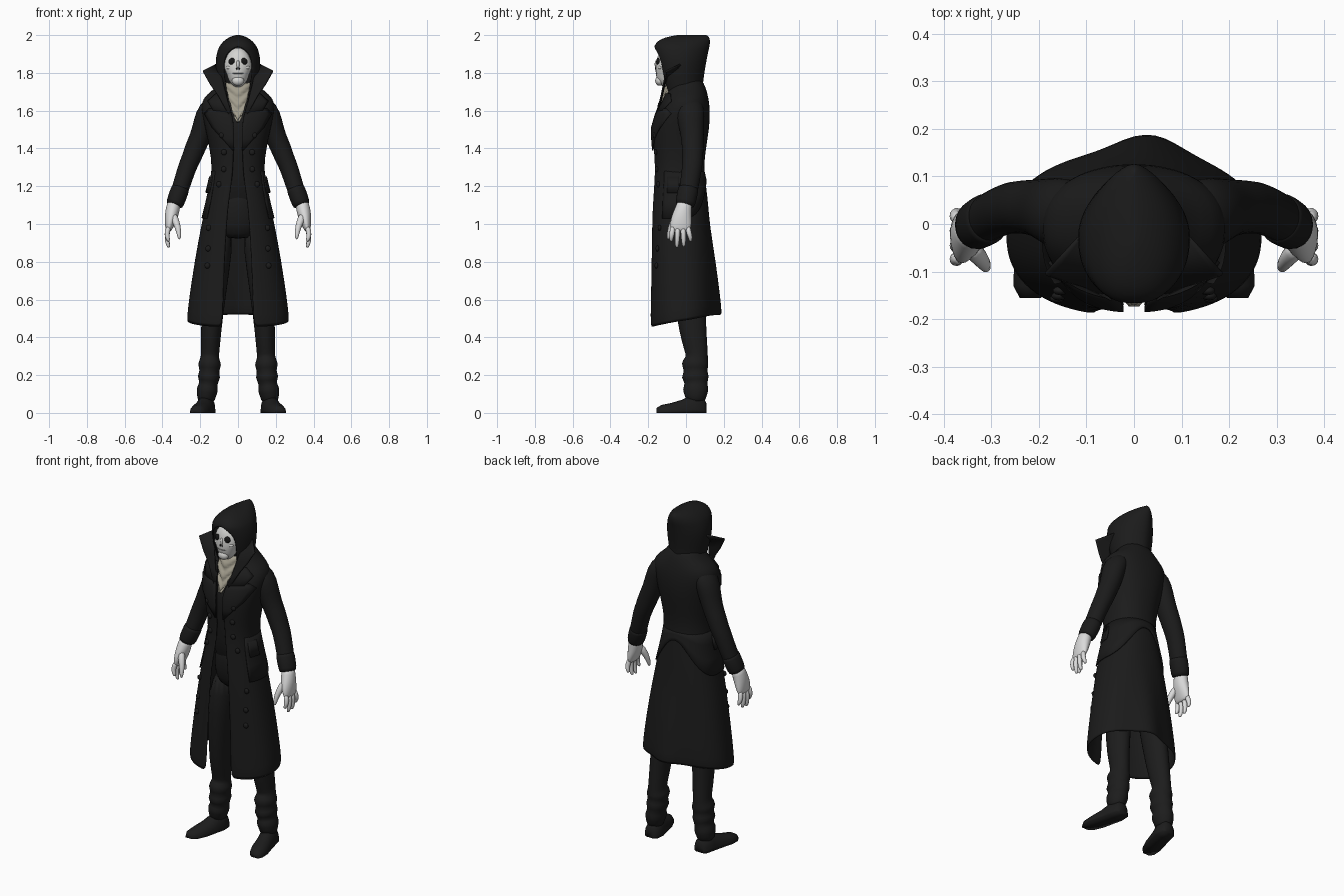
import bpy, bmesh, math
from mathutils import Vector


def material(name, col):
    m = bpy.data.materials.new(name)
    m.diffuse_color = (*col, 1)
    return m


COAT = material("coat black", (0.011, 0.011, 0.011))
PANTS = material("trouser black", (0.012, 0.012, 0.012))
BONE = material("mask white", (0.66, 0.66, 0.64))
GLOVE = material("glove white", (0.70, 0.70, 0.70))
SCARF = material("scarf beige", (0.36, 0.335, 0.265))
DARK = material("socket black", (0.008, 0.008, 0.008))
GREY = material("mask grey", (0.25, 0.25, 0.24))


def finish(name, bm, mat, mirror=False, thick=0, sub=0):
    bmesh.ops.remove_doubles(bm, verts=bm.verts, dist=0.0004)
    bmesh.ops.recalc_face_normals(bm, faces=bm.faces)
    me = bpy.data.meshes.new(name)
    bm.to_mesh(me)
    bm.free()
    me.materials.append(mat)
    for p in me.polygons:
        p.use_smooth = True
    ob = bpy.data.objects.new(name, me)
    bpy.context.collection.objects.link(ob)
    if mirror:
        ob.modifiers.new("mirror", 'MIRROR').use_mirror_merge = False
    if thick:
        s = ob.modifiers.new("thickness", 'SOLIDIFY')
        s.thickness, s.offset = thick, 0
    if sub:
        s = ob.modifiers.new("smooth", 'SUBSURF')
        s.levels = s.render_levels = sub
    return ob


def skin(name, rows, mat, closed=False, caps=False, **kw):
    """Join rows of points into a surface."""
    bm = bmesh.new()
    vs = [[bm.verts.new(p) for p in r] for r in rows]
    n = len(rows[0])
    for a, b in zip(vs, vs[1:]):
        for i in range(n if closed else n - 1):
            j = (i + 1) % n
            bm.faces.new((a[i], a[j], b[j], b[i]))
    if caps:
        bm.faces.new(vs[0])
        bm.faces.new(vs[-1])
    return finish(name, bm, mat, **kw)


def tube(name, path, mat, n=12, mirror=True, sub=1):
    """Elliptical tube along (x, y, z, rx, ry) points."""
    rows = []
    pts = [Vector(p[:3]) for p in path]
    for i, p in enumerate(path):
        t = (pts[min(i + 1, len(pts) - 1)] - pts[max(i - 1, 0)]).normalized()
        v = Vector((0, 1, 0))
        v = (v - t * v.dot(t)).normalized()
        u = v.cross(t)
        rows.append([pts[i] + u * p[3] * math.cos(k * math.tau / n) + v * p[4] * math.sin(k * math.tau / n)
                     for k in range(n)])
    return skin(name, rows, mat, closed=True, caps=True, mirror=mirror, sub=sub)


NF, NB = 2.4, 2.2  # squareness of front and back of the garment sections


def wrap(row, n=32, grow=0, a0=None, nb=NB):
    """Horizontal section (z, half width, front y, back y, half opening, tilt)."""
    z, w, yf, yb, o, tilt = row
    w, yc, d = w + grow, (yf + yb) / 2, (yb - yf) / 2 + grow
    if a0 is None:
        a0 = math.asin(min(1, o / w) ** (NF / 2)) if w > 0 else 0
    out = []
    for k in range(n + 1):
        a = a0 + (math.tau - 2 * a0) * k / n
        s, c = math.sin(a), math.cos(a)
        e = 2 / (NF if c > 0 else nb)
        out.append(Vector((math.copysign(abs(s) ** e, s) * w,
                           yc - math.copysign(abs(c) ** e, c) * d, z - tilt * c)))
    return out


# Long open coat
coat = [(0.482, .268, -.19, .15, .08, .034), (0.6, .255, -.187, .147, .077, .018),
        (0.8, .225, -.183, .137, .07, 0), (1.0, .188, -.18, .12, .058, 0),
        (1.1, .165, -.176, .113, .05, 0), (1.2, .144, -.167, .101, .035, 0),
        (1.3, .131, -.16, .088, .024, 0), (1.4, .145, -.167, .1, .022, 0),
        (1.5, .166, -.175, .117, .018, 0), (1.58, .185, -.152, .122, .028, 0),
        (1.64, .192, -.118, .118, .05, 0), (1.68, .165, -.1, .11, .056, 0),
        (1.72, .11, -.09, .1, .058, 0), (1.76, .088, -.085, .08, .06, 0)]


def coat_row(z):
    for a, b in zip(coat, coat[1:]):
        if z <= b[0]:
            t = max(0, (z - a[0]) / (b[0] - a[0]))
            return tuple(p + (q - p) * t for p, q in zip(a, b))
    return coat[-1]


def front(x, z, off=0.0):
    _, w, yf, yb, _, _ = coat_row(z)
    r = min(abs(x) / w, .95)
    return Vector((x, (yf + yb) / 2 - (yb - yf) / 2 * (1 - r ** NF) ** (1 / NF) - off, z))


rows = [wrap(r, 40) for r in coat]
for r in rows:
    for p in r:  # central fold flaring out of the back of the skirt
        if p.y > 0 and p.z < 1:
            p.y += .043 * ((1 - p.z) / .5) * math.exp(-((p.x - .03) / .075) ** 2)
skin("long_coat", rows, COAT, thick=.011, sub=1)

# Waist overlay sweeping up toward the middle of the back
rows = []
for t in (0, .35, .7, 1):
    ring = []
    for k in range(41):
        a = 1.0 + (math.tau - 2.0) * k / 40
        low = 1.03 + .2 * max(0, -math.cos(a)) ** 3
        z = low + (1.28 - low) * t
        r = coat_row(z)
        ring.append(wrap((z, *r[1:5], 0), 40, .009 - .005 * t, 1.0)[k])
    rows.append(ring)
skin("waist_overlay", rows, COAT, thick=.007)

# Waistcoat under the coat
vest = [(1.12, .11, -.11, .08), (1.2, .118, -.138, .08), (1.3, .115, -.144, .07),
        (1.45, .14, -.156, .09), (1.54, .14, -.148, .09), (1.62, .1, -.1, .09), (1.72, .06, -.07, .06)]
skin("waistcoat", [wrap((*v, 0, 0), 24) for v in vest], COAT, sub=1)

# Hood with a ridge and an arched face opening
hood = [(1.66, .09, -.09, .098, .055), (1.72, .098, -.115, .083, .06), (1.79, .112, -.138, .092, .072),
        (1.86, .116, -.15, .104, .073), (1.9, .11, -.161, .112, .06), (1.928, .101, -.166, .118, .028),
        (1.941, .094, -.166, .122, 0), (1.966, .075, -.15, .125, 0), (1.985, .047, -.11, .122, 0),
        (1.996, .016, -.05, .112, 0), (1.997, 0, -.03, .1, 0)]
skin("hood", [wrap((*h, 0), 28, nb=1.75) for h in hood], COAT, thick=.008, sub=1)


def plate(name, inner, outer, n=6, thick=.008, conform=None):
    """Mirrored strip between two edges, optionally laid over the coat front."""
    rows = []
    for a, b in zip(inner, outer):
        r = [Vector(a).lerp(Vector(b), k / n) for k in range(n + 1)]
        rows.append([front(p.x, p.y, conform) for p in r] if conform else r)
    return skin(name, rows, COAT, mirror=True, thick=thick)


# Standing collar wings and lapels
plate("collar_wing", [(.095, -.03, 1.82), (.085, -.1, 1.78), (.074, -.115, 1.73), (.052, -.135, 1.64), (.03, -.157, 1.57)],
      [(.118, -.03, 1.845), (.186, -.105, 1.81), (.148, -.118, 1.74), (.105, -.13, 1.68), (.045, -.16, 1.57)])
plate("upper_lapel", [(.06, 1.69), (.05, 1.64), (.035, 1.59)],
      [(.115, 1.69), (.16, 1.65), (.13, 1.6)], conform=.011)
plate("lower_lapel", [(.04, 1.6), (.028, 1.56), (.022, 1.51), (.022, 1.45), (.022, 1.39)],
      [(.15, 1.612), (.178, 1.585), (.135, 1.51), (.08, 1.45), (.028, 1.39)], conform=.01)

# Buttons
bm = bmesh.new()
for x, z in ((.085, 1.47), (.075, 1.38), (.075, 1.29), (.1, 1.21), (.155, .98), (.158, .87), (.162, .78)):
    g = bmesh.ops.create_uvsphere(bm, u_segments=10, v_segments=6, radius=.016)["verts"]
    for v in g:
        v.co = Vector((v.co.x, v.co.y * .6, v.co.z)) + front(x, z, .008)
finish("coat_buttons", bm, COAT, mirror=True)

# Hip pocket flaps
plate("pocket_flap", [(.132, -.098, 1.25), (.15, -.1, 1.165)],
      [(.147, -.037, 1.25), (.168, -.037, 1.165)], thick=.012)

# Sleeves and cuffs
tube("sleeve", [(.10, .01, 1.66, .045, .07), (.155, .022, 1.6, .066, .08), (.178, .028, 1.53, .061, .07),
                (.2, .034, 1.46, .056, .062), (.228, .036, 1.4, .056, .058), (.25, .035, 1.34, .052, .057),
                (.27, .032, 1.3, .05, .054), (.3, .018, 1.2, .047, .052), (.336, -.005, 1.1, .045, .05)], COAT, 14)
tube("cuff", [(.303, .014, 1.195, .046, .052), (.305, .013, 1.188, .051, .057), (.335, -.004, 1.105, .049, .055),
              (.338, -.006, 1.095, .042, .048)], COAT, 14)

# Gloved hands
tube("palm", [(.337, -.005, 1.12, .036, .042), (.344, -.012, 1.085, .038, .044), (.352, -.022, 1.045, .038, .054),
              (.362, -.028, 1.0, .027, .06), (.367, -.029, .97, .018, .054), (.368, -.029, .96, .01, .045)], GLOVE)
for i, (y0, y1, z1) in enumerate(((-.07, -.078, .905), (-.043, -.048, .873), (-.016, -.012, .878), (.01, .024, .905))):
    tube("finger_%d" % (i + 1), [(.366, y0, .99, .016, .016), (.377, (y0 * .6 + y1 * .4), .95, .015, .015),
                                 (.374, y1, z1 + .025, .013, .013), (.365, y1, z1, .008, .008)], GLOVE, 8)
tube("thumb", [(.348, -.045, 1.055, .026, .024), (.325, -.07, 1.005, .02, .02), (.313, -.087, .96, .015, .015),
               (.31, -.096, .915, .008, .009)], GLOVE, 8)

# Trousers, bunched above the shoes
tube("hips", [(0, -.015, 1.24, .105, .1), (0, -.015, 1.1, .125, .11), (0, -.005, 1.0, .14, .105), (0, .01, .92, .1, .08)],
     PANTS, 16, False)
tube("trouser_leg", [(.085, .005, 1.0, .075, .095), (.115, .01, .75, .07, .09), (.138, .028, .5, .058, .08),
                     (.145, .045, .38, .053, .068), (.148, .058, .31, .049, .06), (.15, .057, .285, .05, .062),
                     (.15, .045, .255, .068, .078), (.152, .053, .222, .048, .058), (.154, .047, .19, .067, .08),
                     (.156, .055, .158, .044, .056), (.162, .05, .125, .062, .074), (.168, .052, .09, .05, .058),
                     (.168, .05, .05, .045, .05)], PANTS, 14)

# Shoes with flat soles, toes turned out
rows = []
for y, cx, w, h in ((.108, .165, .025, .05), (.095, .165, .042, .08), (.04, .17, .05, .1), (-.02, .185, .05, .07),
                    (-.08, .2, .052, .052), (-.13, .212, .042, .042), (-.156, .218, .022, .026)):
    rows.append([Vector((cx + w * math.cos(a), y, h * (.18 + .82 * math.sin(a)))) for a in
                 [math.pi * k / 8 for k in range(9)]] + [Vector((cx - w, y, 0)), Vector((cx + w, y, 0))])
skin("shoe", rows, PANTS, closed=True, caps=True, mirror=True)


def ball(name, c, r, mat, mirror=False, shape=None, seg=20):
    bm = bmesh.new()
    bmesh.ops.create_uvsphere(bm, u_segments=seg, v_segments=seg * 2 // 3, radius=1)
    for v in bm.verts:
        p = v.co.copy()
        if shape:
            p = shape(p)
        v.co = Vector((c[0] + p.x * r[0], c[1] + p.y * r[1], c[2] + p.z * r[2]))
    return finish(name, bm, mat, mirror)


def skull(p):
    # narrow the jaw and pinch the cheeks
    jaw = max(0, -p.z)
    p.x *= 1 - .2 * jaw - .08 * math.exp(-((p.z + .35) / .2) ** 2)
    p.y *= 1 + .14 * jaw
    return p


# Skull mask with sockets, nose and mouth
ball("skull_mask", (0, -.1, 1.828), (.073, .06, .105), BONE, shape=skull, seg=28)
ball("eye_socket", (.031, -.146, 1.86), (.019, .012, .019), DARK, True)
ball("cheek_bone", (.042, -.134, 1.828), (.02, .014, .011), BONE, True)
ball("nose_bridge", (0, -.155, 1.845), (.009, .011, .022), BONE)
ball("nose_hollow", (.006, -.159, 1.823), (.004, .005, .007), DARK, True, seg=10)
ball("chin", (0, -.14, 1.758), (.032, .023, .026), BONE)
ball("mouth_line", (0, -.15, 1.797), (.032, .0115, .003), GREY)

# Folded scarf filling the collar
rows = []
for i in range(15):
    t = i / 14
    w = .062 * (1 - t) ** .7 + .006
    rows.append([Vector((w * u, -.105 - .062 * t + .03 * u * u * (1 - t) + .007 * math.sin(20 * t + 4 * abs(u)),
                         1.75 - .2 * t - .012 * (1 - u * u)))
                 for u in [k / 6 - 1 for k in range(13)]])
skin("scarf", rows, SCARF, thick=.01)
